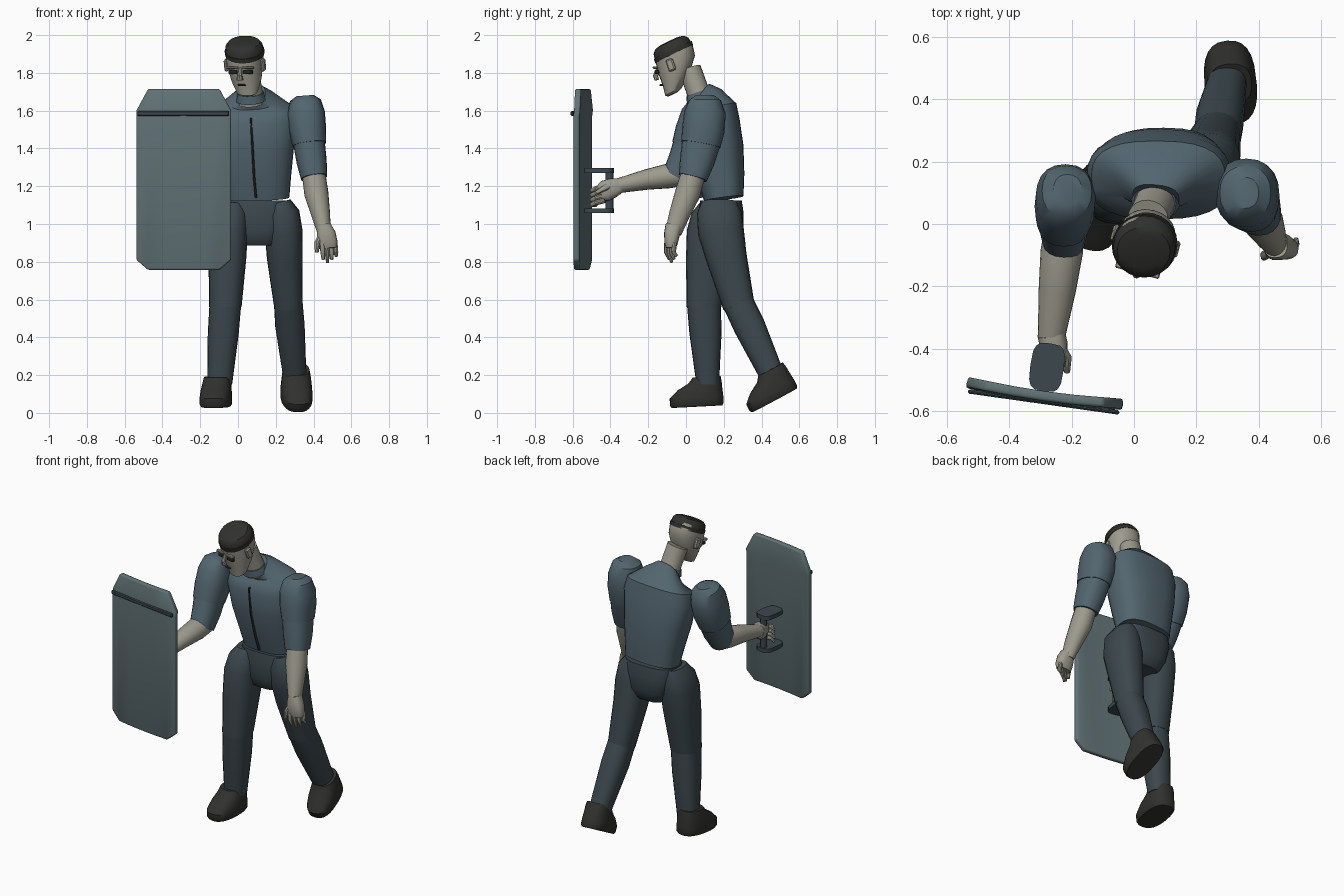
import bpy, bmesh
from math import sin, cos, pi, radians
from mathutils import Vector as V, Matrix


def mat(name, rgb):
    m = bpy.data.materials.new(name)
    m.diffuse_color = (*rgb, 1)
    return m


SKIN = mat("skin", (0.34, 0.33, 0.27))
SHIRT = mat("shirt", (0.085, 0.13, 0.16))
PANTS = mat("trousers", (0.045, 0.065, 0.075))
DARK = mat("dark", (0.03, 0.03, 0.027))
PLATE = mat("plate", (0.12, 0.17, 0.18))


def finish(bm, name, m):
    bmesh.ops.recalc_face_normals(bm, faces=bm.faces)
    me = bpy.data.meshes.new(name)
    bm.to_mesh(me)
    bm.free()
    ob = bpy.data.objects.new(name, me)
    bpy.context.collection.objects.link(ob)
    me.materials.append(m)
    return ob


def loft(name, rows, m, axis=None, side=(1, 0, 0), p=2.0, n=20):
    """Skin superelliptic rings (x, y, z, rx, ry); rings follow the path unless axis is fixed."""
    bm = bmesh.new()
    pts = [V(r[:3]) for r in rows]
    rings = []
    for i, r in enumerate(rows):
        t = V(axis) if axis else pts[min(i + 1, len(pts) - 1)] - pts[max(i - 1, 0)]
        t.normalize()
        u = V(side) - t * V(side).dot(t)
        u.normalize()
        w = t.cross(u)
        ry = r[4] if len(r) > 4 else r[3]
        ring = []
        for k in range(n):
            c, s = cos(2 * pi * k / n), sin(2 * pi * k / n)
            a = abs(c) ** (2 / p) * (1 if c > 0 else -1)
            b = abs(s) ** (2 / p) * (1 if s > 0 else -1)
            ring.append(bm.verts.new(pts[i] + u * a * r[3] + w * b * ry))
        rings.append(ring)
    for a, b in zip(rings, rings[1:]):
        for k in range(n):
            bm.faces.new((a[k], a[(k + 1) % n], b[(k + 1) % n], b[k]))
    bm.faces.new(rings[0])
    bm.faces.new(rings[-1])
    return finish(bm, name, m)


def box(name, loc, size, m, yaw=0.0, pitch=0.0, bevel=0.004):
    bm = bmesh.new()
    M = Matrix.Translation(loc) @ Matrix.Rotation(yaw, 4, 'Z') @ Matrix.Rotation(pitch, 4, 'X')
    bmesh.ops.create_cube(bm, size=1, matrix=M @ Matrix.Diagonal((*size, 1)))
    bmesh.ops.bevel(bm, geom=bm.edges[:], offset=bevel, segments=1, affect='EDGES')
    return finish(bm, name, m)


# Torso, front zip and pelvis
loft("torso", [(.1, .2, 1.135, .172, .105), (.095, .185, 1.25, .187, .125), (.085, .165, 1.4, .212, .14),
               (.08, .15, 1.54, .232, .135), (.078, .15, 1.61, .215, .12), (.075, .12, 1.66, .125, .085),
               (.07, .085, 1.685, .075, .07)], SHIRT, p=2.6, n=28)
loft("zip", [(.095, .083, 1.14, .006, .012), (.085, .055, 1.25, .006, .012), (.077, .024, 1.4, .006, .012),
             (.068, .017, 1.56, .005, .01)], DARK, n=6)
loft("pelvis", [(.1, .185, 1.125, .165, .11), (.1, .185, 1.06, .17, .12), (.1, .185, .96, .135, .12),
                (.105, .18, .9, .112, .095), (.105, .18, .885, .095, .08)], PANTS, axis=(0, 0, 1), p=3, n=24)

# Legs
loft("right_thigh", [(-.03, .165, 1.115, .06, .09), (-.04, .15, 1.06, .092, .12), (-.05, .135, .97, .103, .13),
                     (-.056, .12, .82, .1, .12), (-.067, .095, .56, .086, .092)], PANTS, axis=(0, 0, 1), p=2.4)
loft("right_shin", [(-.067, .095, .575, .084, .09), (-.078, .103, .42, .082, .085),
                    (-.097, .115, .15, .066, .06)], PANTS, axis=(0, 0, 1), p=2.4)
loft("left_thigh", [(.22, .175, 1.115, .06, .095), (.235, .175, 1.06, .09, .118), (.242, .185, .96, .1, .122),
                    (.247, .215, .82, .094, .108), (.267, .28, .565, .076, .084)], PANTS, p=2.4)
loft("left_shin", [(.266, .275, .585, .076, .082), (.275, .335, .46, .078, .084),
                   (.3, .455, .2, .062, .065)], PANTS, p=2.4)


# Shoes
def shoe(name, base, pitch, yaw):
    M = Matrix.Translation(base) @ Matrix.Rotation(yaw, 4, 'Z') @ Matrix.Rotation(pitch, 4, 'X')
    rows = [(0, 0, 0, .075, .135), (0, 0, .012, .083, .143), (0, 0, .05, .084, .143), (.0, .02, .09, .08, .12),
            (.0, .05, .125, .075, .088), (0, .06, .155, .068, .074)]
    rows = [(*(M @ V(r[:3])), r[3], r[4]) for r in rows]
    R = M.to_3x3()
    loft(name, rows, DARK, axis=R @ V((0, 0, 1)), side=R @ V((1, 0, 0)), p=2.5, n=24)


shoe("right_shoe", (-.117, .058, .033), radians(3), radians(-6))
shoe("left_shoe", (.308, .468, .067), radians(28), radians(5))

# Arms with two-piece sleeves
loft("left_shoulder", [(.355, .1, 1.68, .045, .05), (.357, .1, 1.655, .082, .085), (.36, .1, 1.59, .1, .11),
                       (.368, .092, 1.5, .099, .113), (.378, .078, 1.42, .088, .105)], SHIRT, p=2.3)
loft("left_sleeve", [(.376, .08, 1.43, .084, .102), (.39, .058, 1.33, .08, .092),
                     (.403, .036, 1.245, .07, .076)], SHIRT, p=2.3)
loft("left_forearm", [(.4, .04, 1.27, .062, .065), (.415, .008, 1.16, .064, .067), (.438, -.035, 1.05, .05, .055),
                      (.456, -.067, .955, .036, .044)], SKIN)
loft("right_shoulder", [(-.213, .11, 1.665, .045, .05), (-.215, .105, 1.64, .08, .085), (-.219, .085, 1.575, .096, .112),
                        (-.222, .055, 1.48, .097, .115), (-.226, .025, 1.4, .088, .104)], SHIRT, p=2.3)
loft("right_sleeve", [(-.225, .028, 1.41, .084, .1), (-.225, -.005, 1.33, .078, .092),
                      (-.226, -.05, 1.25, .068, .078)], SHIRT, p=2.3)
loft("right_forearm", [(-.226, -.02, 1.262, .062, .06), (-.232, -.09, 1.255, .068, .066),
                       (-.246, -.21, 1.235, .06, .054), (-.266, -.37, 1.2, .043, .038)], SKIN)

# Hanging hand: palm, four fingers, thumb
loft("left_palm", [(.455, -.065, .99, .038, .044), (.466, -.074, .95, .05, .042), (.474, -.079, .9, .054, .036),
                   (.476, -.081, .872, .046, .026)], SKIN, p=2.6)
for i in range(4):
    x = .445 + i * .023
    y = -.1 + i * .013
    z = .795 + abs(i - 1) * .017
    loft(f"left_finger_{i}", [(x, y, .9, .013), (x + .004, y - .004, .85, .013), (x + .006, y + .012, z, .008)], SKIN, n=10)
loft("left_thumb", [(.44, -.085, .94, .016), (.42, -.1, .9, .016), (.417, -.108, .85, .01)], SKIN, n=10)

# Gripping hand
loft("right_palm", [(-.266, -.35, 1.203, .045, .04), (-.258, -.385, 1.192, .045, .052),
                    (-.25, -.43, 1.175, .036, .056), (-.25, -.452, 1.167, .028, .045)], SKIN, p=2.6)
for i in range(4):
    z = 1.2 - i * .025
    loft(f"right_finger_{i}", [(-.238, -.43, z, .014), (-.245, -.475, z - .012, .014), (-.275, -.495, z - .022, .013),
                               (-.3, -.475, z - .025, .009)], SKIN, side=(0, 0, 1), n=10)
loft("right_thumb", [(-.245, -.38, 1.215, .017), (-.215, -.43, 1.19, .016), (-.215, -.475, 1.165, .01)], SKIN, n=10)

# Neck, collar and head leaning forward, turned to its right
loft("collar", [(.07, .08, 1.655, .08, .078), (.067, .067, 1.695, .068, .068)], SHIRT)
loft("neck", [(.07, .085, 1.64, .068, .066), (.064, .06, 1.71, .064, .06), (.045, .02, 1.82, .065, .06)], SKIN)
YAW = radians(-15)
SIDE = (cos(YAW), sin(YAW), 0)
TILT = (-.05, -.43, .9)
loft("head", [(.05, -.068, 1.688, .035, .03), (.049, -.066, 1.7, .056, .047), (.045, -.052, 1.765, .079, .077),
              (.038, -.05, 1.845, .094, .108), (.034, -.063, 1.905, .098, .108), (.032, -.075, 1.935, .095, .1)],
     SKIN, axis=TILT, side=SIDE, p=2.2, n=24)
loft("cap_band", [(.036, -.062, 1.898, .103, .111), (.034, -.07, 1.92, .105, .112)], DARK, axis=TILT, side=SIDE, n=24)
loft("cap", [(.034, -.068, 1.915, .101, .108), (.032, -.08, 1.943, .099, .102), (.031, -.087, 1.96, .085, .085),
             (.03, -.089, 1.966, .06, .06)], DARK, axis=TILT, side=SIDE, n=24)


def face(s, f, z):
    """Point at sideways s and forward f from the head centre."""
    return Matrix.Translation((.038, -.05, z)) @ Matrix.Rotation(YAW, 4, 'Z') @ V((s, -f, 0))


loft("nose", [(*face(0, .1, 1.825), .009), (*face(0, .115, 1.785), .014), (*face(0, .108, 1.762), .018, .012)],
     SKIN, n=8)
box("mouth", face(.003, .083, 1.735), (.045, .012, .01), DARK, YAW)
for k in (-1, 1):
    tag = "left" if k > 0 else "right"
    box(f"{tag}_eye", face(k * .04, .092, 1.805), (.05, .024, .02), DARK, YAW)
    box(f"{tag}_brow", face(k * .042, .1, 1.828), (.062, .024, .014), SKIN, YAW)
    box(f"{tag}_ear", face(k * .1, .005, 1.842), (.022, .04, .065), SKIN, YAW, radians(20), .007)

# Shield plate: bowed columns between a chamfered outline
C = Matrix.Translation((-.288, -.558, 0)) @ Matrix.Rotation(radians(-8), 4, 'Z')
bm = bmesh.new()
cols = []
for s in (-.252, -.19, -.1, 0, .1, .19, .252):
    e = abs(s) > .2
    cols.append([bm.verts.new(C @ V((s, .2 * s * s + d, z))) for z, d in
                 ((.81 if e else .757, 0), (1.57, 0), (1.6 if e else 1.715, 0.006))])
for a, b in zip(cols, cols[1:]):
    for j in range(2):
        bm.faces.new((a[j], b[j], b[j + 1], a[j + 1]))
shield = finish(bm, "shield_plate", PLATE)
sol = shield.modifiers.new("thickness", 'SOLIDIFY')
sol.thickness, sol.offset = .032, 0
bev = shield.modifiers.new("rim", 'BEVEL')
bev.width, bev.segments, bev.limit_method, bev.angle_limit = .009, 2, 'ANGLE', radians(40)
box("shield_ridge", C @ V((0, -.013, 1.585)), (.49, .014, .025), PANTS, radians(-8), 0, .005)

# Shield grip: two brackets and a vertical bar
for tag, z in (("lower", 1.07), ("upper", 1.283)):
    loft(f"{tag}_bracket", [(-.279, -.46, z - .013, .054, .078), (-.279, -.46, z + .013, .054, .078)], PANTS,
         axis=(0, 0, 1), side=(cos(radians(-8)), sin(radians(-8)), 0), p=3.5, n=16)
loft("grip_bar", [(-.275, -.405, 1.07, .02), (-.275, -.405, 1.28, .02)], PANTS, n=12)

bpy.ops.object.select_all(action='SELECT')
bpy.context.view_layer.objects.active = shield
bpy.ops.object.shade_smooth_by_angle(angle=radians(35))
